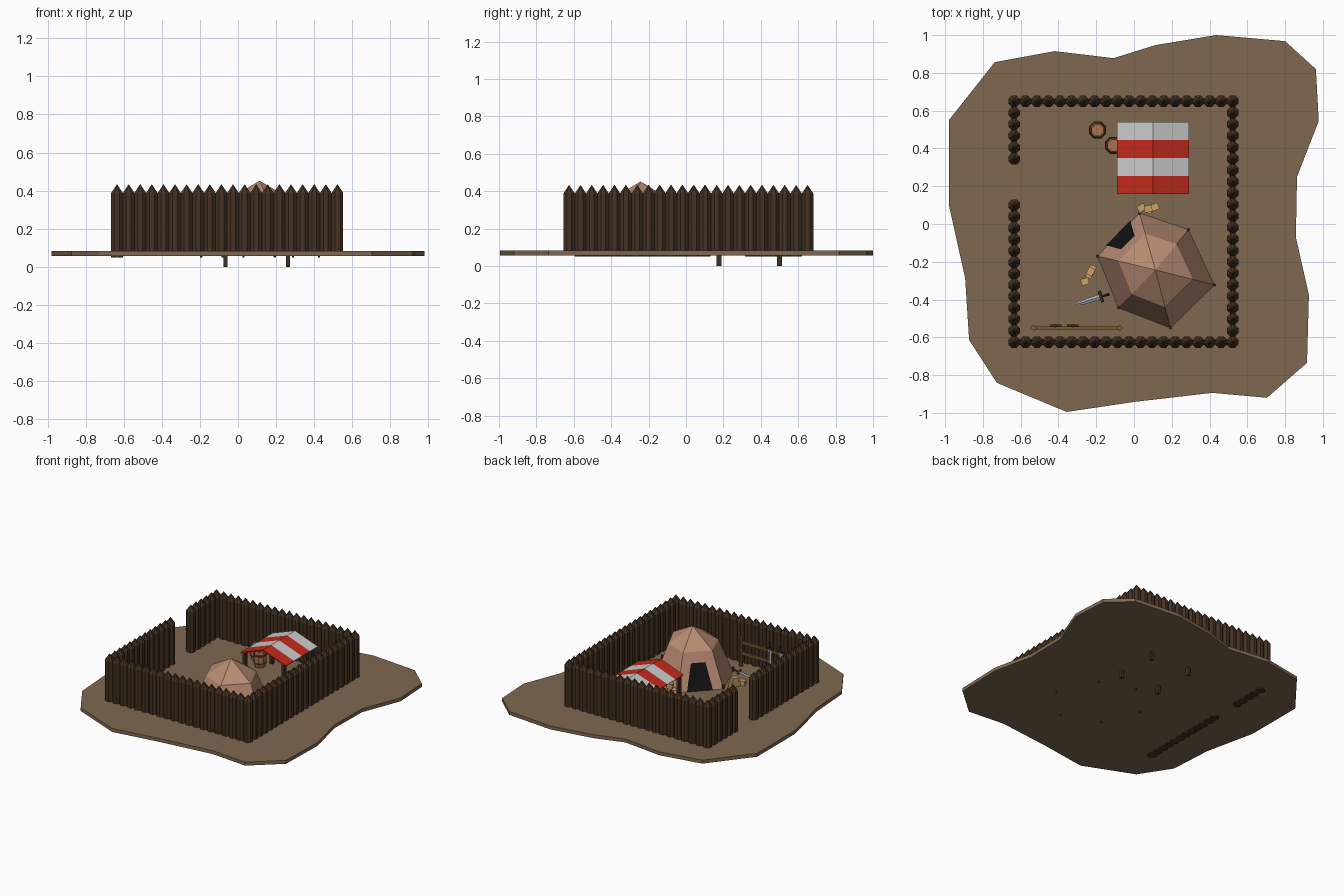
import bpy, bmesh, math
from mathutils import Matrix, Vector

if "Cube" in bpy.data.objects:
    bpy.data.objects.remove(bpy.data.objects["Cube"])


def mat(name, r, g, b):
    m = bpy.data.materials.new(name)
    m.diffuse_color = (r, g, b, 1)
    m.use_nodes = True
    m.node_tree.nodes["Principled BSDF"].inputs["Base Color"].default_value = m.diffuse_color
    return m


EARTH = mat("earth", .21, .14, .08)
BARK = mat("bark", .06, .032, .016)
DARK = mat("dark_wood", .05, .03, .018)
RED = mat("red_cloth", .55, .022, .01)
WHITE = mat("white_cloth", .75, .75, .75)
HIDE = mat("hide", .48, .26, .17)
BLACK = mat("black", .006, .006, .006)
BARREL = mat("barrel_wood", .42, .16, .075)
RAIL = mat("rail_wood", .2, .11, .03)
TAN = mat("tan_wood", .6, .36, .14)
STEEL = mat("steel", .4, .43, .47)


def add(name, bm, *mats):
    bmesh.ops.recalc_face_normals(bm, faces=bm.faces)
    me = bpy.data.meshes.new(name)
    bm.to_mesh(me)
    bm.free()
    ob = bpy.data.objects.new(name, me)
    for m in mats:
        me.materials.append(m)
    bpy.context.collection.objects.link(ob)
    return ob


def lathe(bm, profile, n, mtx, mi=0):
    """Closed faceted solid of revolution; radius 0 gives a point."""
    rings = []
    for r, z in profile:
        if r == 0:
            rings.append([bm.verts.new(mtx @ Vector((0, 0, z)))])
        else:
            rings.append([bm.verts.new(mtx @ Vector((r * math.cos(2 * math.pi * (i + .5) / n),
                          r * math.sin(2 * math.pi * (i + .5) / n), z))) for i in range(n)])
    faces = []
    for a, b in zip(rings, rings[1:]):
        for i in range(n):
            j = (i + 1) % n
            if len(b) == 1:
                faces.append(bm.faces.new((a[i], a[j], b[0])))
            else:
                faces.append(bm.faces.new((a[i], a[j], b[j], b[i])))
    for ring in (rings[0], rings[-1]):
        if len(ring) > 1:
            faces.append(bm.faces.new(ring))
    for f in faces:
        f.material_index = mi


def box(bm, size, mtx, mi=0):
    r = bmesh.ops.create_cube(bm, size=1, matrix=mtx @ Matrix.Diagonal((*size, 1)))
    for f in {f for v in r["verts"] for f in v.link_faces}:
        f.material_index = mi


T = lambda x, y, z=0: Matrix.Translation((x, y, z))
G = .083  # ground top

# Ground slab
outline = [(-.98, .55), (-.737, .857), (-.42, .915), (-.108, .878), (.113, .947), (.435, 1),
           (.80, .968), (.963, .82), (.978, .545), (.863, .25), (.857, -.07), (.926, -.376),
           (.916, -.735), (.704, -.92), (.414, -.894), (0, -.942), (-.356, -.995),
           (-.726, -.841), (-.873, -.614), (-.894, -.286), (-.98, .10)]
bm = bmesh.new()
f = bm.faces.new([bm.verts.new((x, y, .057)) for x, y in outline])
ext = bmesh.ops.extrude_face_region(bm, geom=[f])["geom"]
bmesh.ops.translate(bm, vec=(0, 0, G - .057), verts=[v for v in ext if isinstance(v, bmesh.types.BMVert)])
add("ground", bm, EARTH)


# Palisade walls of pointed logs
def wall(name, a, b, count, base=.06):
    bm = bmesh.new()
    for i in range(count):
        p = Vector(a).lerp(Vector(b), i / (count - 1))
        lathe(bm, [(.033, base), (.033, .388), (0, .434)], 8, T(p.x, p.y))
    add(name, bm, BARK)


X0, X1, Y0, Y1 = -.635, .522, -.625, .65
S = (X1 - X0) / 19
wall("front_palisade", (X0, Y0), (X1, Y0), 20)
wall("back_palisade", (X0, Y1), (X1, Y1), 20)
wall("right_palisade", (X1, Y0 + S), (X1, Y1 - S), 20)
wall("left_palisade_long", (X0, Y0 + S), (X0, .10), 12, .05)
wall("left_palisade_short", (X0, .345), (X0, Y1 - S), 5, .05)

# Hide tent with shoulder ring and apex
C = Vector((.113, -.243, 0))
base = [Vector((x, y, G)) for x, y in [(-.193, -.17), (.029, .058), (.288, -.03),
                                       (.425, -.323), (.193, -.55), (-.082, -.444)]]
ring = [Vector((*(C.lerp(p, .64)).xy, .335)) for p in base]
bm = bmesh.new()
lo, hi = [bm.verts.new(p) for p in base], [bm.verts.new(p) for p in ring]
top = bm.verts.new((C.x, C.y, .452))
for i in range(6):
    j = (i + 1) % 6
    bm.faces.new((lo[i], lo[j], hi[j], hi[i]))
    bm.faces.new((hi[i], hi[j], top))
add("tent", bm, HIDE)

# Tent doorway on the face towards the gate
out = Vector((-.7, .7, .3)) * .006
bm = bmesh.new()
bm.faces.new([bm.verts.new(base[1].lerp(base[0], t).lerp(ring[1].lerp(ring[0], t), u) + out)
              for t, u in [(.2, 0), (.77, 0), (.7, .72), (.27, .72)]])
add("tent_doorway", bm, BLACK)

# Tent pegs
bm = bmesh.new()
for p in base:
    lathe(bm, [(.006, .05), (.009, .115)], 6, T(p.x, p.y))
add("tent_pegs", bm, DARK)

# Market stall legs and striped roof
bm = bmesh.new()
for x in (-.065, .262):
    for y in (.177, .50):
        box(bm, (.022, .028, .295), T(x, y, .1475))
    box(bm, (.016, .37, .014), T(x, .345, .288))
add("stall_frame", bm, DARK)

bm = bmesh.new()
rows = [[bm.verts.new((x, .158 + .0955 * i, z)) for x, z in ((-.09, .29), (.1, .358), (.29, .29))]
        for i in range(5)]
for i in range(4):
    for k in range(2):
        f = bm.faces.new((rows[i][k], rows[i][k + 1], rows[i + 1][k + 1], rows[i + 1][k]))
        f.material_index = i % 2
roof = add("stall_roof", bm, RED, WHITE)
mod = roof.modifiers.new("thickness", "SOLIDIFY")
mod.thickness = .008

# Barrels with dark hoops
for n, (x, y) in enumerate([(-.193, .497), (-.108, .416)]):
    bm = bmesh.new()
    m = T(x, y, G)
    lathe(bm, [(.037, 0), (.046, .04), (.046, .08), (.037, .12), (.031, .12), (.031, .112)], 8, m)
    for z in (.028, .084):
        lathe(bm, [(.046, z), (.049, z + .004), (.049, z + .008), (.046, z + .012)], 8, m, 1)
    add(f"barrel_{n + 1}", bm, BARREL, DARK)

# Small firewood blocks
bm = bmesh.new()
for x, y, z, a in [(.04, .085, 0, 30), (.075, .075, 0, -15), (.11, .09, 0, 20), (.075, .08, .034, 10),
                   (-.26, -.305, 0, 15), (-.235, -.265, 0, 65), (-.222, -.24, 0, 70), (-.23, -.252, .034, 62)]:
    box(bm, (.042, .036, .034), T(x, y, G + z + .017) @ Matrix.Rotation(math.radians(a), 4, "Z"))
add("wood_blocks", bm, TAN)


# Swords: blade along -z, grip along +z
def sword(name, mtx):
    bm = bmesh.new()
    lathe(bm, [(.011, 0), (.010, -.10), (0, -.155)], 4,
          mtx @ Matrix.Diagonal((1.3, .5, 1, 1)) @ Matrix.Rotation(math.pi / 4, 4, "Z"))
    box(bm, (.062, .014, .014), mtx, 1)
    lathe(bm, [(.007, 0), (.007, .036), (.010, .038), (.010, .046)], 6, mtx, 1)
    add(name, bm, STEEL, DARK)


sword("hanging_sword_left", T(-.415, -.538, .28))
sword("hanging_sword_right", T(-.325, -.538, .28))
d = Vector((.195, .06, .06)).normalized()
sword("dropped_sword", T(-.175, -.385, .125) @ d.to_track_quat("Z", "Y").to_matrix().to_4x4())

# Weapon rack with two rails
bm = bmesh.new()
for x in (-.53, -.075):
    lathe(bm, [(.014, .07), (.014, .295)], 8, T(x, -.55))
for z in (.18, .262):
    box(bm, (.455, .016, .018), T(-.3025, -.55, z))
add("weapon_rack", bm, RAIL)
